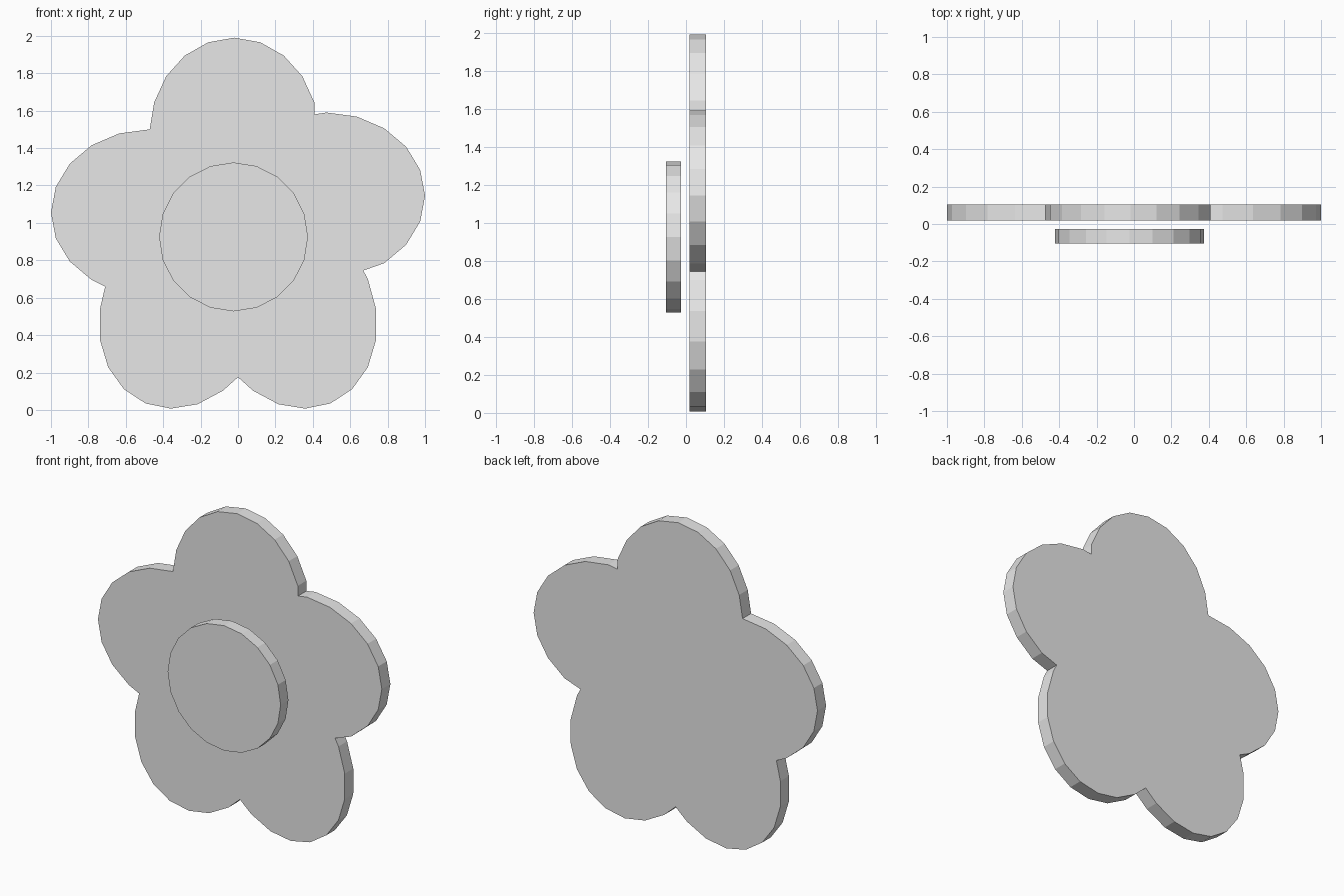
import bpy, bmesh, math
from mathutils import Vector

cube = bpy.data.objects.get("Cube")
if cube:
    bpy.data.objects.remove(cube, do_unlink=True)

grey = bpy.data.materials.new("plain grey")
grey.use_nodes = True
colour = (0.8, 0.8, 0.8, 1)
grey.diffuse_color = colour
grey.node_tree.nodes["Principled BSDF"].inputs["Base Color"].default_value = colour


def arc(centre, tip, side, first, last):
    """Corners of a 20-sided oval; step zero lies at the tip, running clockwise."""
    c, u, v = Vector(centre), Vector(tip), Vector(side)
    angles = [k * math.pi / 10 for k in range(first, last + 1)]
    return [c + u * math.cos(a) + v * math.sin(a) for a in angles]


def slab(name, outline, front, back):
    """Flat plate standing in the xz plane, extruded from front to back."""
    bm = bmesh.new()
    face = bm.faces.new([bm.verts.new((p[0], front, p[1])) for p in outline])
    result = bmesh.ops.extrude_face_region(bm, geom=[face], use_keep_orig=True)
    moved = [g for g in result["geom"] if isinstance(g, bmesh.types.BMVert)]
    bmesh.ops.translate(bm, verts=moved, vec=(0, back - front, 0))
    bmesh.ops.recalc_face_normals(bm, faces=bm.faces)
    mesh = bpy.data.meshes.new(name)
    bm.to_mesh(mesh)
    bm.free()
    mesh.materials.append(grey)
    bpy.context.collection.objects.link(bpy.data.objects.new(name, mesh))


# Five overlapping petals joined at their notches, clockwise from the top
petals = arc((-0.02, 1.49), (0, 0.5), (0.45, 0), -4, 4)
petals += [(0.41, 1.58)]
petals += arc((0.472, 1.145), (0.528, 0), (0, -0.445), -5, 3)
petals += [(0.67, 0.745)]
petals += arc((0.288, 0.53), (0.322, -0.419), (-0.323, -0.313), -4, 4)
petals += [(0, 0.175)]
petals += arc((-0.288, 0.53), (-0.322, -0.419), (-0.323, 0.313), -4, 3)
petals += [(-0.71, 0.66)]
petals += arc((-0.472, 1.055), (-0.528, 0), (0, 0.445), -3, 5)
slab("flower_petals", petals, 0.019, 0.105)

# Round centre floating just in front
disc = arc((-0.024, 0.925), (0, 0.398), (0.398, 0), 0, 19)
slab("flower_centre", disc, -0.105, -0.027)
